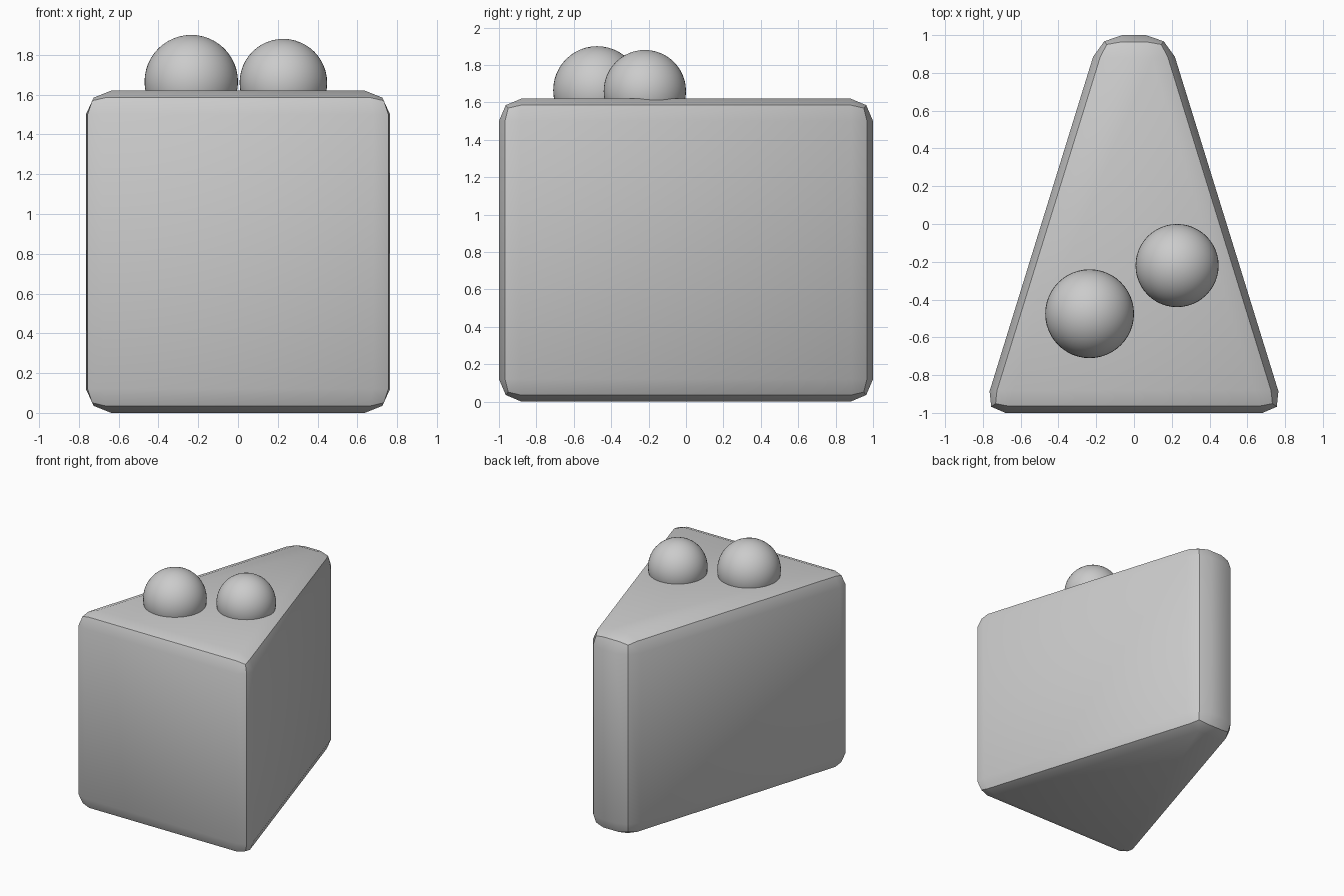
import bpy, bmesh, math

if "Cube" in bpy.data.objects:
    bpy.data.objects.remove(bpy.data.objects["Cube"])

grey = bpy.data.materials.new("plain grey")
grey.diffuse_color = (0.6, 0.6, 0.6, 1)
grey.use_nodes = True
grey.node_tree.nodes["Principled BSDF"].inputs["Base Color"].default_value = grey.diffuse_color


def smooth(obj):
    bpy.ops.object.select_all(action='DESELECT')
    obj.select_set(True)
    bpy.context.view_layer.objects.active = obj
    bpy.ops.object.shade_smooth_by_angle(angle=math.radians(30))


def cake_wedge(front_half, back_half, height, bevel):
    """Tapered block with a two-step rounded edge all round."""
    bm = bmesh.new()
    outline = [(-front_half, -1), (front_half, -1), (back_half, 1), (-back_half, 1)]
    base = bm.faces.new([bm.verts.new((x, y, 0)) for x, y in outline])
    top = bmesh.ops.extrude_face_region(bm, geom=[base], use_keep_orig=True)["geom"]
    for v in top:
        if isinstance(v, bmesh.types.BMVert):
            v.co.z = height
    bmesh.ops.recalc_face_normals(bm, faces=bm.faces)
    bmesh.ops.bevel(bm, geom=list(bm.edges), offset=bevel, offset_type='OFFSET',
                    segments=2, profile=0.5, affect='EDGES', clamp_overlap=True)
    bmesh.ops.recalc_face_normals(bm, faces=bm.faces)
    mesh = bpy.data.meshes.new("cake_slice")
    bm.to_mesh(mesh)
    bm.free()
    obj = bpy.data.objects.new("cake_slice", mesh)
    bpy.context.collection.objects.link(obj)
    obj.data.materials.append(grey)
    smooth(obj)


def berry(name, radius, location):
    bpy.ops.mesh.primitive_uv_sphere_add(segments=48, ring_count=24,
                                         radius=radius, location=location)
    obj = bpy.context.object
    obj.name = name
    obj.data.materials.append(grey)
    smooth(obj)


# slice body
cake_wedge(0.80, 0.181, 1.62, 0.12)

# two round toppings sunk into the top
berry("large_berry", 0.235, (-0.235, -0.475, 1.665))
berry("small_berry", 0.22, (0.228, -0.22, 1.66))
